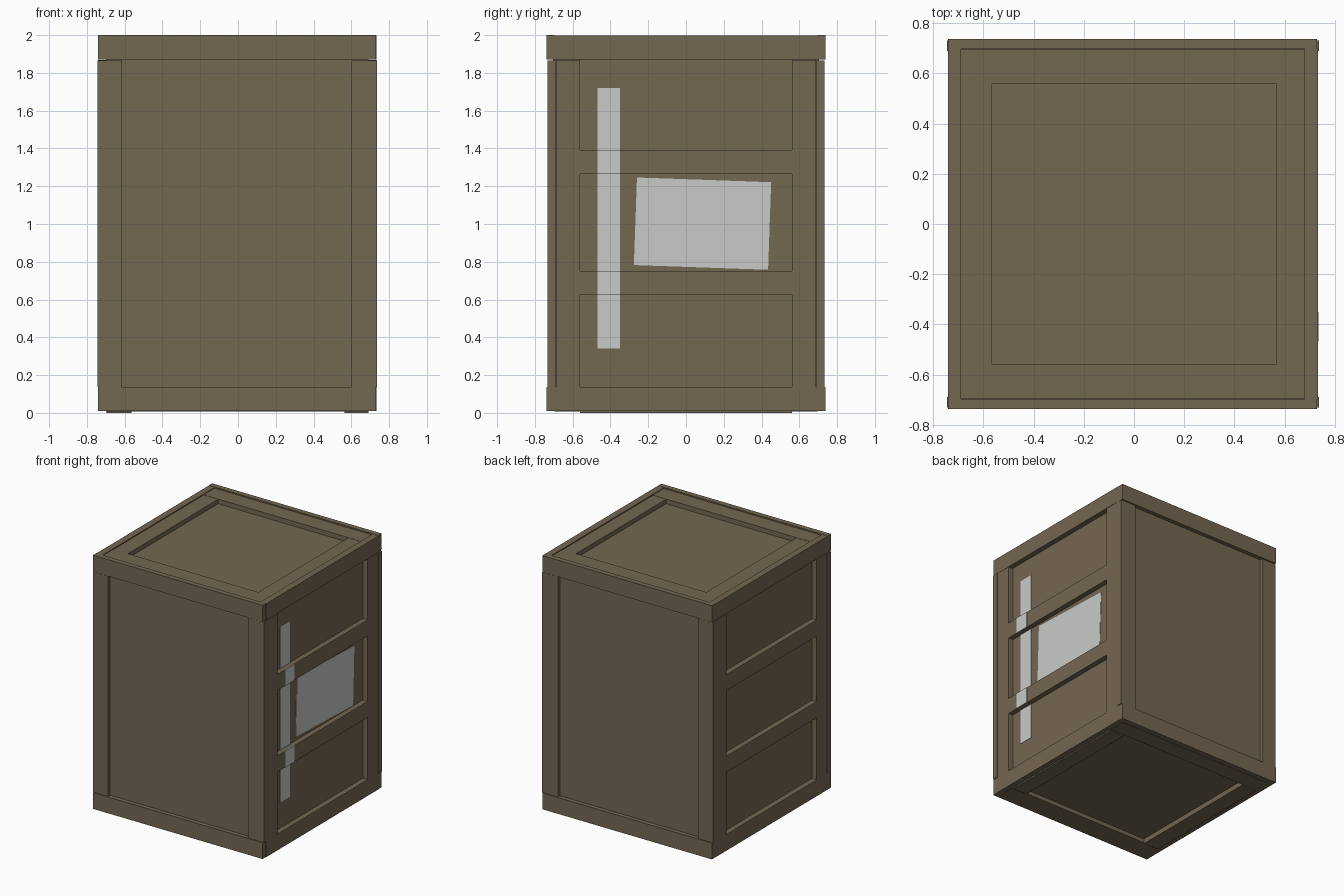
import bpy, bmesh, math
from mathutils import Matrix

if "Cube" in bpy.data.objects:
    bpy.data.objects.remove(bpy.data.objects["Cube"])


def material(name, rgb):
    m = bpy.data.materials.new(name)
    m.diffuse_color = (*rgb, 1)
    m.use_nodes = True
    m.node_tree.nodes["Principled BSDF"].inputs["Base Color"].default_value = m.diffuse_color
    return m


WOOD = material("brown_wood", (0.175, 0.136, 0.083))
PAPER = material("pale_label", (0.58, 0.60, 0.57))


def box(name, x, y, z, mat=WOOD, tilt=0):
    """Box from (min, max) ranges on each axis, optionally tilted about x."""
    mesh = bpy.data.meshes.new(name)
    bm = bmesh.new()
    bmesh.ops.create_cube(bm, size=1)
    size = [r[1] - r[0] for r in (x, y, z)]
    mid = [(r[1] + r[0]) / 2 for r in (x, y, z)]
    bmesh.ops.transform(bm, verts=bm.verts, matrix=Matrix.Translation(mid)
                        @ Matrix.Rotation(tilt, 4, 'X') @ Matrix.Diagonal((*size, 1)))
    bm.to_mesh(mesh)
    bm.free()
    mesh.materials.append(mat)
    ob = bpy.data.objects.new(name, mesh)
    bpy.context.collection.objects.link(ob)
    return ob


def span(sign, a, b):
    return tuple(sorted((sign * a, sign * b)))


# recessed plywood core
box("core_panels", (-0.70, 0.692), (-0.705, 0.705), (0.04, 1.955))

for s, end in ((-1, "front"), (1, "back")):
    # horizontal rails across front and back
    box(end + "_top_rail", (-0.742, 0.73), span(s, 0.697, 0.738), (1.87, 2.0))
    box(end + "_bottom_rail", (-0.742, 0.73), span(s, 0.697, 0.738), (0.01, 0.138))
    # upright corner boards on front and back
    box(end + "_left_stile", (-0.745, -0.617), span(s, 0.69, 0.732), (0.138, 1.866))
    box(end + "_right_stile", (0.60, 0.737), span(s, 0.69, 0.732), (0.138, 1.866))
    # lid and base frame boards
    box(end + "_lid_board", (-0.70, 0.69), span(s, 0.56, 0.695), (1.94, 1.992))
    box(end + "_base_board", (-0.70, 0.69), span(s, 0.56, 0.695), (0.008, 0.06))

for inner, outer, side in ((-0.69, -0.742, "left"), (0.68, 0.733, "right")):
    x = tuple(sorted((inner, outer)))
    # long rails, uprights and cross slats on the sides
    box(side + "_top_rail", x, (-0.70, 0.70), (1.87, 1.998))
    box(side + "_bottom_rail", x, (-0.70, 0.70), (0.01, 0.138))
    for s, end in ((-1, "front"), (1, "back")):
        box(f"{side}_{end}_upright", x, span(s, 0.56, 0.688), (0.138, 1.868))
    box(side + "_upper_slat", x, (-0.56, 0.56), (1.265, 1.392))
    box(side + "_lower_slat", x, (-0.56, 0.56), (0.625, 0.752))
    # lid and base side boards
    xb = (-0.697, -0.565) if side == "left" else (0.565, 0.69)
    box(side + "_lid_board", xb, (-0.56, 0.56), (1.94, 1.99))
    box(side + "_base_board", xb, (-0.56, 0.56), (0.0, 0.06))

# tall label strip, following panel and slats on the right side
for i, (face, z) in enumerate(((0.692, (0.34, 0.625)), (0.733, (0.625, 0.752)),
                               (0.692, (0.752, 1.265)), (0.733, (1.265, 1.392)),
                               (0.692, (1.392, 1.72)))):
    box(f"label_strip_{i + 1}", (face - 0.002, face + 0.003), (-0.468, -0.35), z, PAPER)

# slightly crooked paper sheet between the slats
box("paper_sheet", (0.69, 0.695), (-0.268, 0.443), (0.77, 1.234), PAPER, math.radians(-2))
